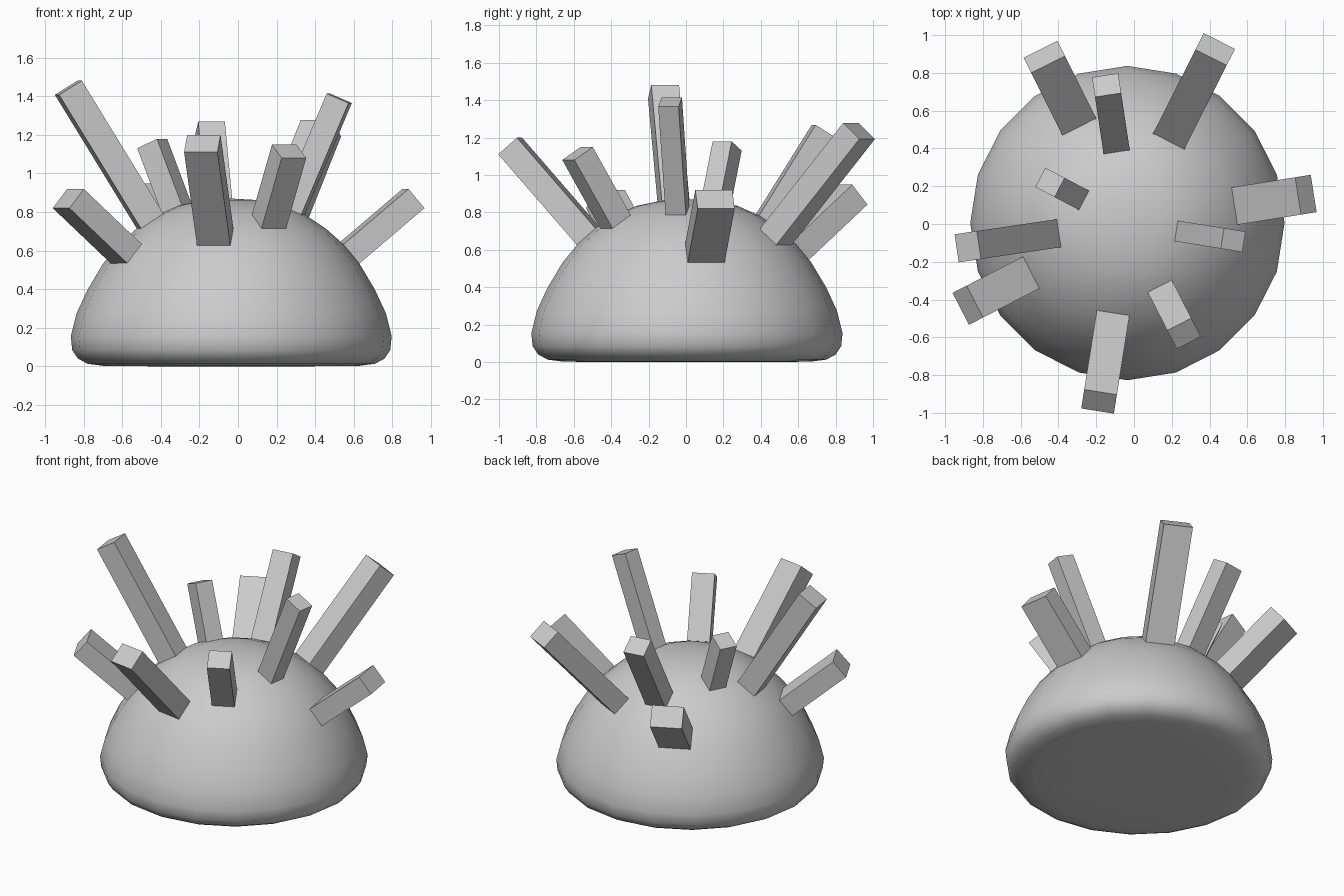
import bpy, bmesh, math
from mathutils import Vector, Matrix

cube = bpy.data.objects.get("Cube")
if cube:
    bpy.data.objects.remove(cube, do_unlink=True)

# Single stone grey material
grey = bpy.data.materials.new("plain_grey")
grey.use_nodes = True
colour = (0.6, 0.6, 0.6, 1.0)
grey.diffuse_color = colour
grey.node_tree.nodes["Principled BSDF"].inputs["Base Color"].default_value = colour

CENTRE = Vector((-0.035, 0.005, 0.065))   # point all spikes radiate from


def add_object(name, bm):
    mesh = bpy.data.meshes.new(name)
    bmesh.ops.recalc_face_normals(bm, faces=bm.faces[:])
    bm.to_mesh(mesh)
    bm.free()
    mesh.materials.append(grey)
    obj = bpy.data.objects.new(name, mesh)
    bpy.context.collection.objects.link(obj)
    return obj


# Dome: a rounded profile (radius, height) spun in 20 steps
PROFILE = [(0, 0.87), (0.14, 0.862), (0.27, 0.835), (0.385, 0.785), (0.49, 0.715),
           (0.585, 0.63), (0.665, 0.532), (0.745, 0.398), (0.802, 0.275),
           (0.832, 0.155), (0.825, 0.085), (0.795, 0.04), (0.745, 0.013),
           (0.66, 0.002), (0.4, 0), (0, 0)]
bm = bmesh.new()
verts = [bm.verts.new((r, 0, z)) for r, z in PROFILE]
edges = [bm.edges.new(pair) for pair in zip(verts, verts[1:])]
bmesh.ops.spin(bm, geom=verts + edges, cent=(0, 0, 0), axis=(0, 0, 1),
               angle=math.tau, steps=20)
bmesh.ops.remove_doubles(bm, verts=bm.verts[:], dist=0.0005)
bmesh.ops.translate(bm, verts=bm.verts[:], vec=(CENTRE.x, CENTRE.y, 0))
for face in bm.faces:
    face.smooth = True
add_object("dome", bm)


# Spikes: square-ended bars pointing outwards with one side kept level
def add_spike(name, tip, width, thickness):
    tip = Vector(tip)
    out = (tip - CENTRE).normalized()
    side = Vector((0, 0, 1)).cross(out).normalized()
    up = out.cross(side)
    base = CENTRE + out * 0.45
    length = (tip - base).length
    frame = Matrix((side, up, out)).transposed().to_4x4()
    frame.translation = (tip + base) / 2
    bm = bmesh.new()
    bmesh.ops.create_cube(bm, size=1, matrix=frame @ Matrix.Diagonal((width, thickness, length, 1)))
    add_object(name, bm)


SPIKES = {  # name: (centre of the tip, width, thickness)
    "spike_back_right": ((-0.475, 0.885, 0.895), 0.20, 0.14),
    "spike_back_middle": ((-0.145, 0.735, 1.235), 0.14, 0.125),
    "spike_back_left": ((0.43, 0.925, 1.235), 0.185, 0.13),
    "spike_top_right": ((-0.445, 0.22, 1.155), 0.115, 0.125),
    "spike_left": ((0.91, 0.155, 0.87), 0.20, 0.13),
    "spike_right": ((-0.88, -0.12, 1.445), 0.15, 0.14),
    "spike_front_right": ((-0.88, -0.43, 0.87), 0.19, 0.13),
    "spike_top_left": ((0.525, -0.085, 1.39), 0.11, 0.125),
    "spike_front_left": ((0.265, -0.58, 1.115), 0.143, 0.13),
    "spike_front": ((-0.185, -0.94, 1.155), 0.175, 0.135),
}
for name, (tip, width, thickness) in SPIKES.items():
    add_spike(name, tip, width, thickness)
